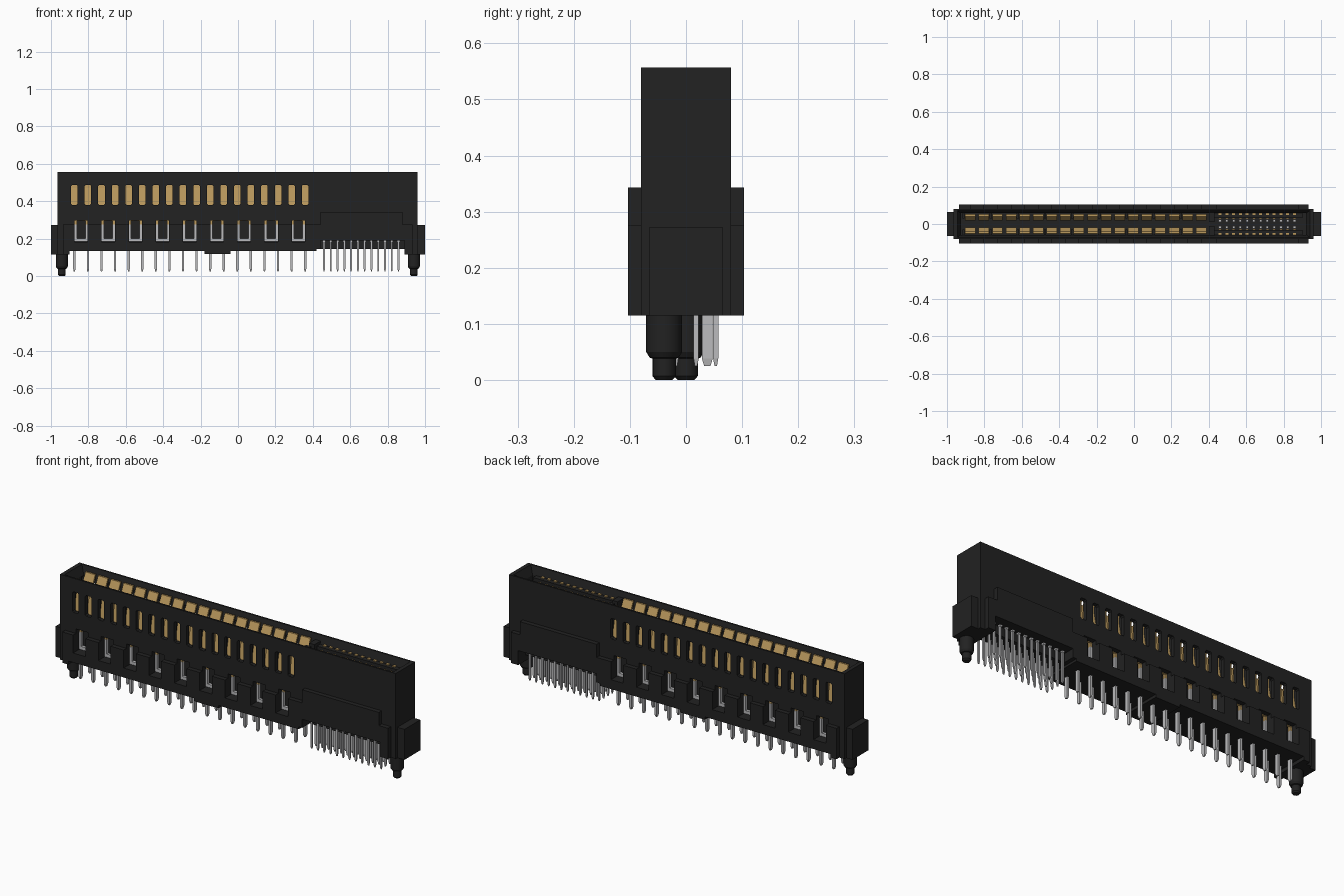
import bpy, bmesh, math
from mathutils import Vector

if "Cube" in bpy.data.objects:
    bpy.data.objects.remove(bpy.data.objects["Cube"])


def material(name, rgb):
    m = bpy.data.materials.new(name)
    m.diffuse_color = (*rgb, 1)
    m.use_nodes = True
    m.node_tree.nodes["Principled BSDF"].inputs["Base Color"].default_value = m.diffuse_color
    return m


BLACK = material("black plastic", (0.016, 0.016, 0.016))
GOLD = material("gold contact", (0.50, 0.32, 0.11))
SILVER = material("tin silver", (0.50, 0.50, 0.51))


def box(bm, x0, x1, y0, y1, z0, z1, low=1.0, high=(0, 0)):
    """Box; low scales the bottom face, high pushes the top face outwards."""
    y0, y1 = sorted((y0, y1))
    cx, cy = (x0 + x1) / 2, (y0 + y1) / 2
    for v in bmesh.ops.create_cube(bm, size=1)["verts"]:
        s = low if v.co.z < 0 else 1
        gx, gy = high if v.co.z > 0 else (0, 0)
        v.co = Vector((cx + v.co.x * ((x1 - x0) * s + 2 * gx),
                       cy + v.co.y * ((y1 - y0) * s + 2 * gy),
                       z0 if v.co.z < 0 else z1))


def prism(bm, pts, axis, a, b):
    """Extrude a profile along y (points are x,z) or along x (points are y,z)."""
    def place(p, t):
        return (p[0], t, p[1]) if axis == "y" else (t, p[0], p[1])
    lo = [bm.verts.new(place(p, a)) for p in pts]
    hi = [bm.verts.new(place(p, b)) for p in pts]
    n = len(pts)
    faces = [bm.faces.new(lo), bm.faces.new(hi[::-1])]
    for i in range(n):
        j = (i + 1) % n
        faces.append(bm.faces.new((lo[j], lo[i], hi[i], hi[j])))
    bmesh.ops.recalc_face_normals(bm, faces=faces)


def finish(bm, name, mat):
    me = bpy.data.meshes.new(name)
    bm.to_mesh(me)
    bm.free()
    me.materials.append(mat)
    ob = bpy.data.objects.new(name, me)
    bpy.context.collection.objects.link(ob)
    return ob


def cut(ob, cutters):
    bpy.context.view_layer.objects.active = ob
    for c in cutters:
        m = ob.modifiers.new("cut", "BOOLEAN")
        m.operation, m.solver, m.object = "DIFFERENCE", "EXACT", c
        bpy.ops.object.modifier_apply(modifier=m.name)


POWER_X = [-0.875 + 0.0726 * k for k in range(18)]
BAY_X = [(POWER_X[2 * k] + POWER_X[2 * k + 1]) / 2 for k in range(9)]
SIGNAL_X = [0.46 + 0.0362 * k for k in range(12)]
SIDES = (-1, 1)

# Cutters: card cavity, lead-in, contact windows, tail windows, pin relief
bm = bmesh.new()
box(bm, -0.925, 0.92, -0.058, 0.058, 0.30, 0.60)
cavity = finish(bm, "cavity_cutter", BLACK)
bm = bmesh.new()
box(bm, -0.924, 0.919, -0.057, 0.057, 0.51, 0.56, high=(0.022, 0.015))
lead_in = finish(bm, "lead_in_cutter", BLACK)
bm = bmesh.new()
c = 0.006
for x in POWER_X:
    w = 0.0175
    prism(bm, [(x - w, .38 + c), (x - w + c, .38), (x + w - c, .38), (x + w, .38 + c),
               (x + w, .487 - c), (x + w - c, .487), (x - w + c, .487), (x - w, .487 - c)],
          "y", -0.12, 0.12)
windows = finish(bm, "window_cutter", BLACK)
bm = bmesh.new()
for s in SIDES:
    for x in BAY_X:
        box(bm, x - .035, x + .035, s * .03, s * .12, .182, .298)
tails = finish(bm, "tail_window_cutter", BLACK)
bm = bmesh.new()
for s in SIDES:
    box(bm, .44, .89, s * .042, s * .12, .05, .19)
relief = finish(bm, "pin_relief_cutter", BLACK)
cutters = [cavity, lead_in, windows, tails, relief]

# Main housing
foot = [(-.9, .115), (-.9, .133), (-.18, .133), (-.18, .118), (-.04, .118),
        (-.04, .133), (.42, .133), (.42, .145)]
bm = bmesh.new()
prism(bm, [(-.965, .115)] + foot + [(.89, .145), (.89, .115), (.96, .115), (.96, .557), (-.965, .557)],
      "y", -0.08, 0.08)
cut(finish(bm, "housing", BLACK), cutters)

# Thicker skirts on both long sides, raised at the signal end
for s, name in ((-1, "front_skirt"), (1, "back_skirt")):
    bm = bmesh.new()
    prism(bm, [(-.935, .115)] + foot + [(.44, .145), (.44, .19), (.89, .19), (.89, .115), (.932, .115),
               (.932, .275), (.88, .275), (.88, .343), (.44, .343), (.44, .275), (-.935, .275)],
          "y", s * 0.072, s * 0.103)
    cut(finish(bm, name, BLACK), [tails])
for o in cutters:
    bpy.data.objects.remove(o)

# End ears
bm = bmesh.new()
box(bm, -1.0, -0.95, -.065, .065, .115, .273)
box(bm, 0.95, 1.0, -.065, .065, .115, .273)
finish(bm, "end_ears", BLACK)

# Ribs between contact bays, key divider and signal contact carriers
bm = bmesh.new()
for s in SIDES:
    for k in range(9):
        x = BAY_X[0] - .0726 + k * .1452
        box(bm, x - .006, x + .006, s * .03, s * .062, .29, .515)
    box(bm, .40, .43, s * .012, s * .062, .29, .53)
    box(bm, .43, .90, s * .032, s * .062, .29, .515)
finish(bm, "inner_ribs", BLACK)

# Locating pegs, stepped and tapered
for name, px, py in (("left_peg", -.942, 0.0), ("right_peg", .94, -.039)):
    bm = bmesh.new()
    rings = []
    for r, z in ((.015, 0), (.021, .007), (.021, .038), (.026, .04), (.032, .05), (.032, .13)):
        rings.append([bm.verts.new((px + r * math.cos(i * math.tau / 16),
                                    py + r * math.sin(i * math.tau / 16), z)) for i in range(16)])
    for a, b in zip(rings, rings[1:]):
        for i in range(16):
            j = (i + 1) % 16
            bm.faces.new((a[i], a[j], b[j], b[i]))
    bm.faces.new(rings[0][::-1])
    bm.faces.new(rings[-1])
    ob = finish(bm, name, BLACK)
    bpy.ops.object.select_all(action="DESELECT")
    ob.select_set(True)
    bpy.context.view_layer.objects.active = ob
    bpy.ops.object.shade_smooth_by_angle(angle=math.radians(30))

# Bowed gold power contacts
bm = bmesh.new()
outer = [(.054, .295), (.05, .38), (.032, .47), (.030, .495), (.05, .54)]
for s in SIDES:
    pts = [(s * y, z) for y, z in outer] + [(s * (y - .01), z) for y, z in outer[::-1]]
    for x in POWER_X:
        prism(bm, pts, "x", x - .028, x + .028)
    for x in BAY_X:
        for e in SIDES:
            box(bm, x + e * .029 - .006, x + e * .029 + .006, s * .04, s * .052, .272, .30)
finish(bm, "power_contacts", GOLD)

# Gold signal contact tips
bm = bmesh.new()
for s in SIDES:
    for x in SIGNAL_X:
        box(bm, x - .008, x + .008, s * .047, s * .06, .49, .52)
        box(bm, x - .008, x + .008, s * .026, s * .034, .40, .50)
finish(bm, "signal_contacts", GOLD)

# U-shaped silver tails behind the lower windows
bm = bmesh.new()
for s in SIDES:
    for x in BAY_X:
        prism(bm, [(x - .035, .274), (x - .035, .184), (x + .035, .184), (x + .035, .274),
                   (x + .023, .274), (x + .023, .2), (x - .023, .2), (x - .023, .274)],
              "y", s * .038, s * .054)
finish(bm, "contact_tails", SILVER)

# Power pins
bm = bmesh.new()
for y in (-.038, .038):
    for x in POWER_X:
        box(bm, x - .006, x + .006, y - .0095, y + .0095, .038, .15)
        box(bm, x - .006, x + .006, y - .0095, y + .0095, .025, .038, low=.6)
finish(bm, "power_pins", SILVER)

# Signal pins with shoulders, plus roots seen down in the slot
bm = bmesh.new()
for x in SIGNAL_X:
    for y in (-.053, -.018, .018, .053):
        box(bm, x - .005, x + .005, y - .0045, y + .0045, .038, .2 if abs(y) > .03 else .155)
        box(bm, x - .005, x + .005, y - .0045, y + .0045, .025, .038, low=.5)
        if abs(y) > .03:
            box(bm, x - .007, x + .007, y - .0065, y + .0065, .182, .195)
        else:
            box(bm, x - .007, x + .007, y - .006, y + .006, .29, .36)
finish(bm, "signal_pins", SILVER)
